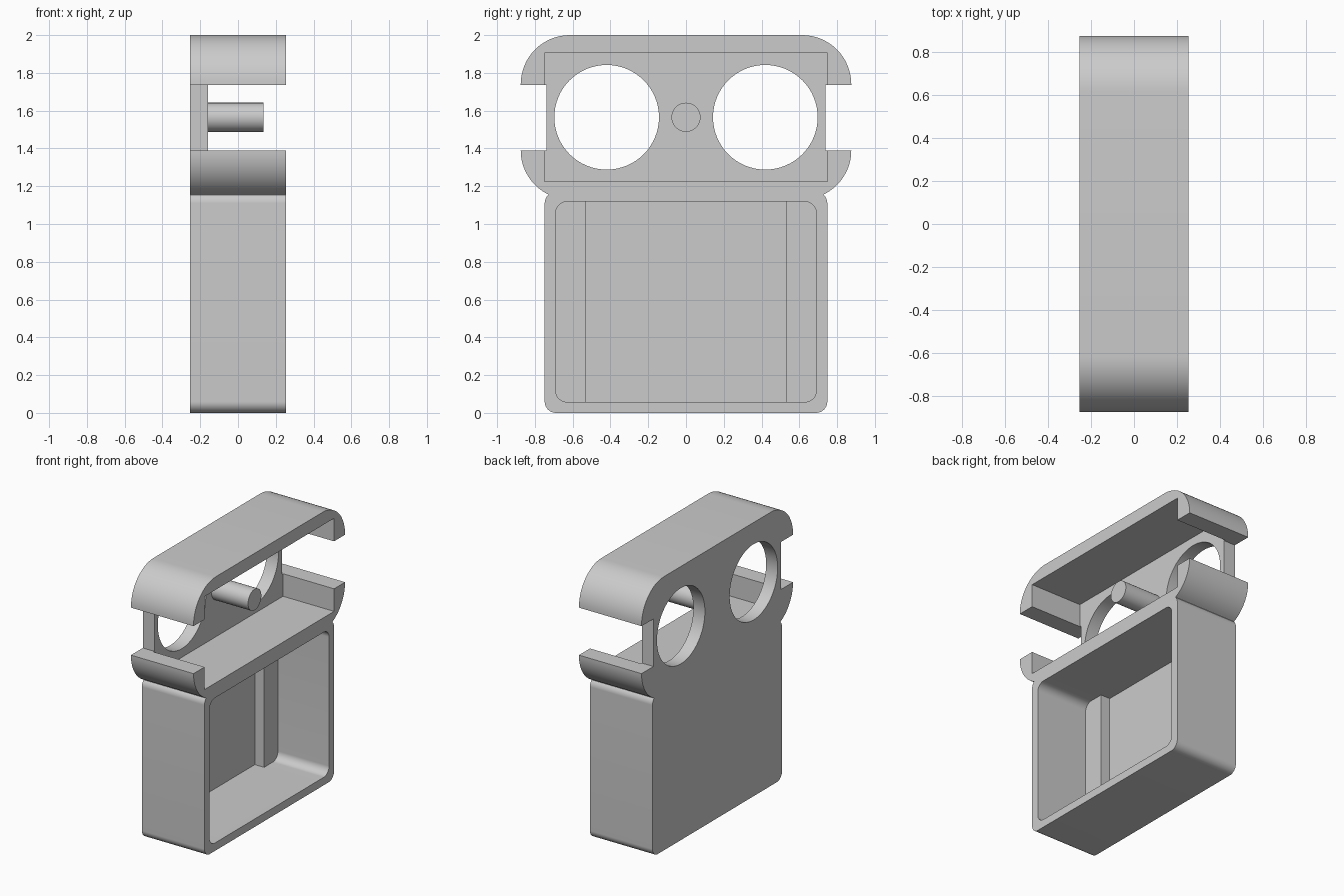
import bpy, bmesh
from math import cos, sin, radians

if "Cube" in bpy.data.objects:
    bpy.data.objects.remove(bpy.data.objects["Cube"])

grey = bpy.data.materials.new("plain grey")
grey.use_nodes = True
grey.diffuse_color = (0.6, 0.6, 0.6, 1)
grey.node_tree.nodes["Principled BSDF"].inputs["Base Color"].default_value = (0.6, 0.6, 0.6, 1)

FRONT, BACK, FLOOR = 0.253, -0.253, -0.16   # x of open side, back and inner floor
EYE_Z = 1.565


def arc(y, z, r, start, end, steps=16):
    angles = [radians(start + (end - start) * i / steps) for i in range(steps + 1)]
    return [(y + r * cos(a), z + r * sin(a)) for a in angles]


def rounded(y0, y1, z0, z1, r):
    return (arc(y1 - r, z1 - r, r, 90, 0) + arc(y1 - r, z0 + r, r, 0, -90)
            + arc(y0 + r, z0 + r, r, -90, -180) + arc(y0 + r, z1 - r, r, 180, 90))


def rect(y0, y1, z0, z1):
    return [(y0, z0), (y1, z0), (y1, z1), (y0, z1)]


def circle(y, z, r, steps=64):
    return arc(y, z, r, 0, 360, steps)[:-1]


def prism(name, outline, x0, x1):
    """Extrude a (y, z) outline along x."""
    bm = bmesh.new()
    face = bm.faces.new([bm.verts.new((x0, y, z)) for y, z in outline])
    new = bmesh.ops.extrude_face_region(bm, geom=[face])["geom"]
    verts = [v for v in new if isinstance(v, bmesh.types.BMVert)]
    bmesh.ops.translate(bm, verts=verts, vec=(x1 - x0, 0, 0))
    bmesh.ops.recalc_face_normals(bm, faces=bm.faces)
    mesh = bpy.data.meshes.new(name)
    bm.to_mesh(mesh)
    bm.free()
    mesh.materials.append(grey)
    obj = bpy.data.objects.new(name, mesh)
    bpy.context.collection.objects.link(obj)
    return obj


def activate(obj):
    bpy.ops.object.select_all(action='DESELECT')
    obj.select_set(True)
    bpy.context.view_layer.objects.active = obj


def cut(obj, outline, x0, x1):
    cutter = prism("cutter", outline, x0, x1)
    cutter.hide_render = True
    mod = obj.modifiers.new("cut", 'BOOLEAN')
    mod.operation, mod.solver, mod.object = 'DIFFERENCE', 'EXACT', cutter
    activate(obj)
    bpy.ops.object.modifier_apply(modifier=mod.name)
    bpy.data.objects.remove(cutter)


# Body: square lower case with a wider rounded head
half = (arc(0.615, 1.74, 0.26, 90, 0) + arc(0.615, 1.39, 0.26, 0, -64)
        + arc(0.688, 1.11, 0.06, 47, 0) + arc(0.688, 0.06, 0.06, 0, -90))
body = prism("body", half + [(-y, z) for y, z in reversed(half)], BACK, FRONT)

# Lower pocket with a deeper centre channel
cut(body, rounded(-0.69, 0.69, 0.058, 1.118, 0.06), FLOOR, 0.4)
cut(body, rect(-0.53, 0.53, 0.058, 1.118), -0.235, 0.2)

# Head cavity, side notches and round windows
cut(body, rect(-0.748, 0.748, 1.225, 1.905), FLOOR, 0.4)
for side in (-1, 1):
    cut(body, rect(*sorted((side * 0.738, side * 1.1)), 1.39, 1.737), -0.4, 0.4)
    cut(body, circle(side * 0.42, EYE_Z, 0.277), -0.4, 0.1)

# Peg between the windows
peg = prism("peg", circle(0, EYE_Z, 0.077, 48), FLOOR - 0.02, 0.135)

for obj in (body, peg):
    activate(obj)
    bpy.ops.object.shade_smooth_by_angle(angle=radians(30))
